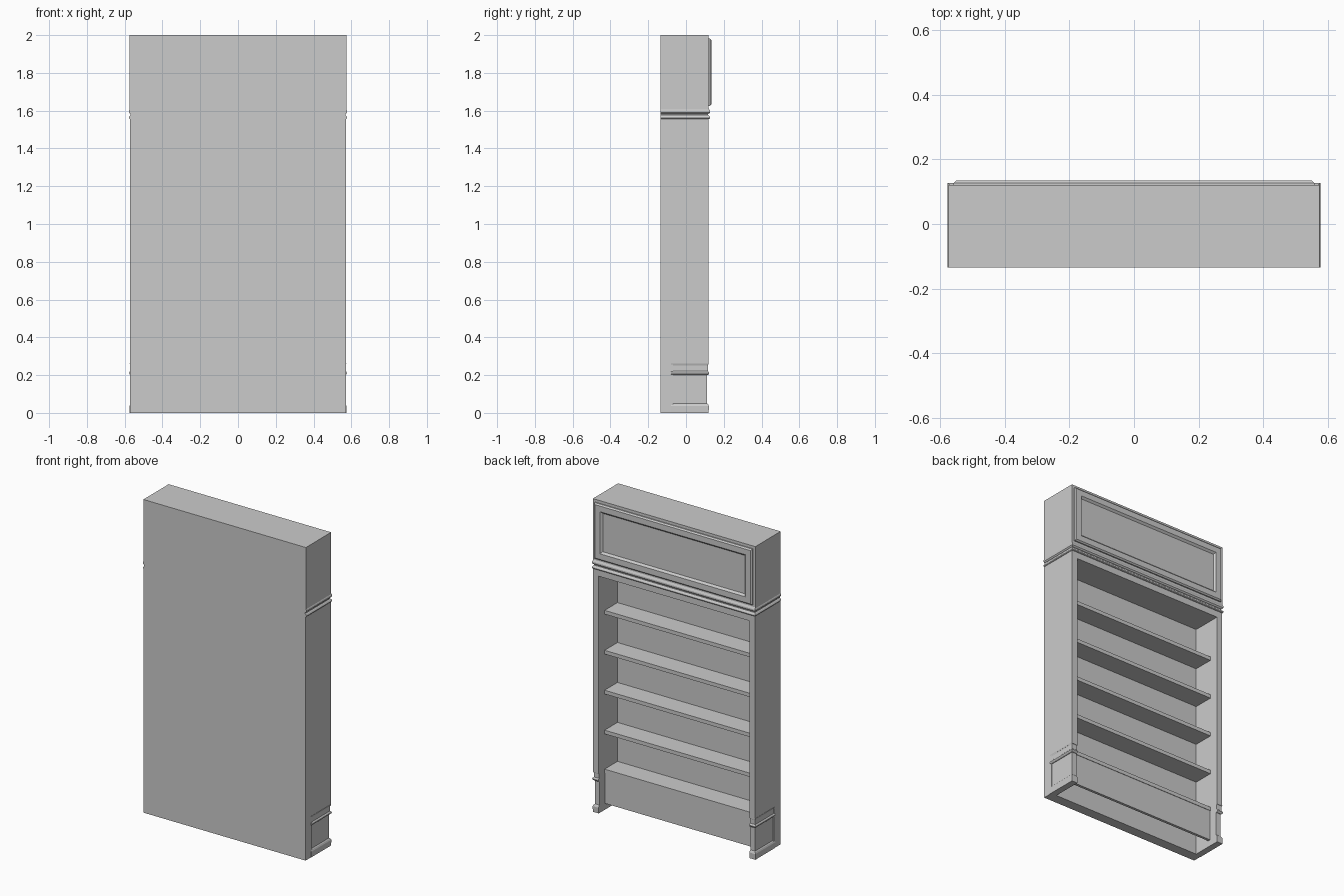
import bpy, bmesh
from mathutils import Vector

if "Cube" in bpy.data.objects:
    bpy.data.objects.remove(bpy.data.objects["Cube"])


def finish(name, bm):
    bmesh.ops.recalc_face_normals(bm, faces=bm.faces)
    me = bpy.data.meshes.new(name)
    bm.to_mesh(me)
    bm.free()
    ob = bpy.data.objects.new(name, me)
    bpy.context.collection.objects.link(ob)
    return ob


def box_bm(x0, x1, y0, y1, z0, z1):
    bm = bmesh.new()
    bmesh.ops.create_cube(bm, size=1)
    for v in bm.verts:
        v.co = ((x0 + x1) / 2 + v.co.x * (x1 - x0),
                (y0 + y1) / 2 + v.co.y * (y1 - y0),
                (z0 + z1) / 2 + v.co.z * (z1 - z0))
    return bm


def box(name, *dims):
    return finish(name, box_bm(*dims))


def mirror(ob):
    m = ob.modifiers.new("mirror", 'MIRROR')
    m.use_axis[0] = True
    return ob


def trim(name, path, profile):
    """Sweep an (out, z) profile along a mitred path; outward is left of travel."""
    bm = bmesh.new()
    pts = [Vector(p) for p in path]
    dirs = [(b - a).normalized() for a, b in zip(pts, pts[1:])]
    norms = [Vector((-d.y, d.x)) for d in dirs]
    rings = []
    for i, p in enumerate(pts):
        a, b = norms[max(i - 1, 0)], norms[min(i, len(norms) - 1)]
        off = a if (a - b).length < 1e-4 else a + b
        rings.append([bm.verts.new((p.x + off.x * o, p.y + off.y * o, z)) for o, z in profile])
    n = len(profile)
    for r, s in zip(rings, rings[1:]):
        for j in range(n):
            k = (j + 1) % n
            bm.faces.new((r[j], r[k], s[k], s[j]))
    bm.faces.new(rings[0])
    bm.faces.new(rings[-1])
    return finish(name, bm)


W, BACK, FRONT = 0.572, -0.135, 0.12
INNER, IN_BACK = 0.533, -0.07

# carcass: back, sides, top rail and upper cabinet
box("back_panel", -W, W, BACK, IN_BACK, 0, 1.56)
mirror(box("side_upright", INNER, W, IN_BACK, FRONT, 0.255, 1.56))
box("top_rail", -INNER, INNER, IN_BACK, FRONT, 1.515, 1.56)
box("neck", -0.568, 0.568, BACK, 0.116, 1.56, 1.61)
box("upper_cabinet", -0.574, 0.574, BACK, FRONT, 1.605, 2.0)

# shelves
for i in range(4):
    z = 1.25 - i * 0.255
    box(f"shelf_{i + 1}", -INNER, INNER, IN_BACK, 0.06, z, z + 0.024)
box("bottom_shelf", -INNER, INNER, IN_BACK, 0.06, 0.236, 0.26)
box("kick_panel", -INNER, INNER, 0.04, 0.057, 0.04, 0.237)

# plinth blocks under the uprights with their mouldings
mirror(box("plinth_block", INNER, 0.566, IN_BACK, 0.112, 0, 0.257))
plinth_path = [(INNER, 0.112), (0.566, 0.112), (0.566, -0.08)]
plinth_profiles = {
    "plinth_foot": [(-0.01, 0), (0.008, 0), (0.009, 0.036), (0.005, 0.045), (0, 0.05), (-0.01, 0.05)],
    "plinth_collar": [(-0.01, 0.2), (0.003, 0.2), (0.009, 0.205), (0.011, 0.211), (0.009, 0.217),
                      (0.004, 0.222), (0.004, 0.25), (0.008, 0.262), (-0.01, 0.262)],
}
for name, prof in plinth_profiles.items():
    mirror(trim(name, plinth_path, prof))

# moulding between the shelves and the upper cabinet
belt_path = [(-0.568, BACK), (-0.568, 0.118), (0.568, 0.118), (0.568, BACK)]
belts = {
    "lower_moulding": [(-0.01, 1.556), (0.006, 1.556), (0.009, 1.56), (0.009, 1.566),
                       (0.005, 1.572), (0, 1.576), (-0.01, 1.576)],
    "upper_moulding": [(-0.01, 1.58), (0.003, 1.584), (0.009, 1.59), (0.009, 1.6),
                       (0.005, 1.607), (0.002, 1.612), (-0.01, 1.612)],
}
for name, prof in belts.items():
    trim(name, belt_path, prof)

# framed door with a recessed panel
bm = box_bm(-0.558, 0.558, FRONT - 0.002, 0.127, 1.625, 1.982)
bm.normal_update()
face = max(bm.faces, key=lambda f: f.normal.y)
for width, rise in ((0.008, 0.008), (0.036, 0), (0.012, -0.012)):
    bmesh.ops.inset_region(bm, faces=[face], thickness=width, use_even_offset=True)
    for v in face.verts:
        v.co.y += rise
finish("door_panel", bm)
